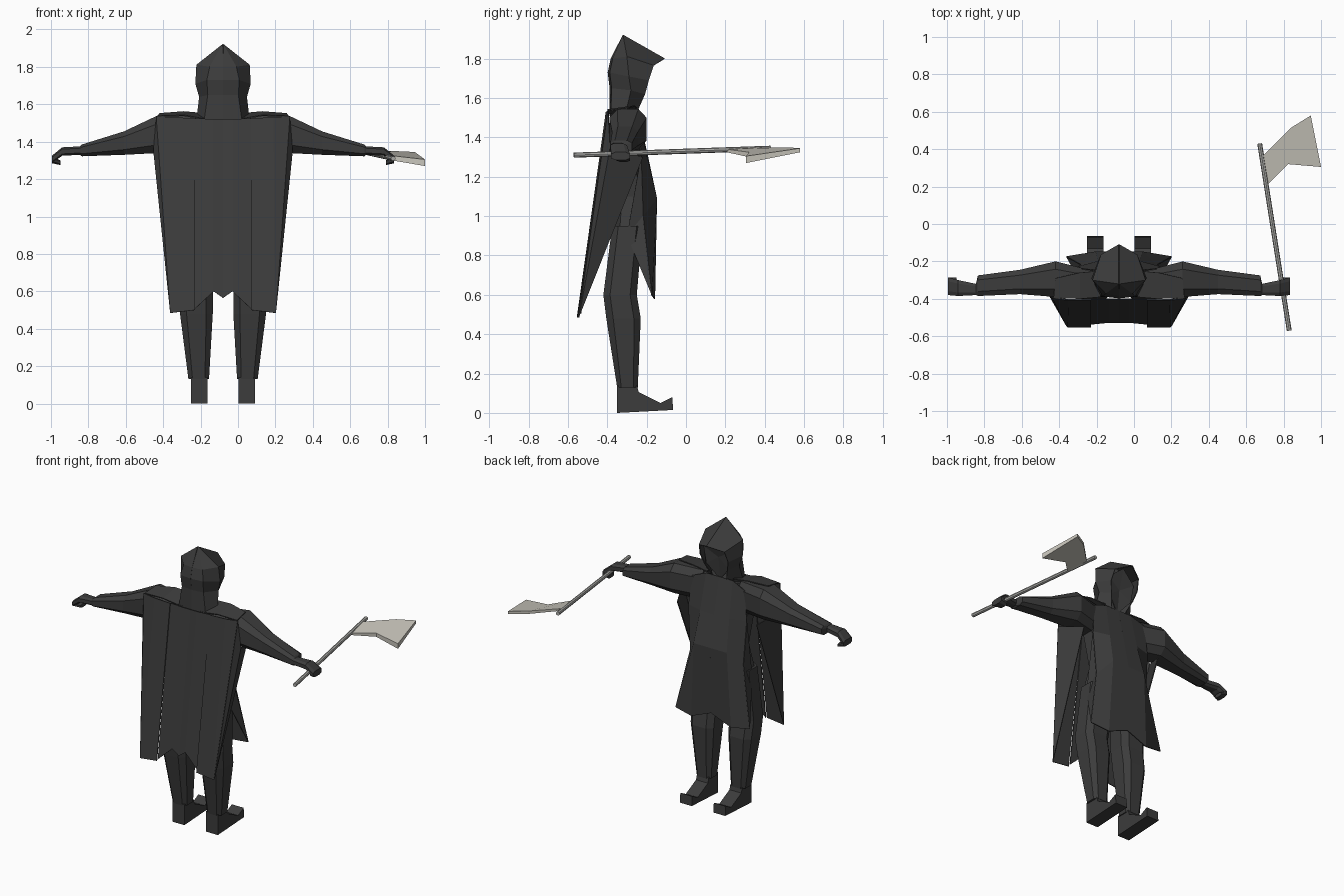
import bpy, bmesh, math
from mathutils import Vector

if "Cube" in bpy.data.objects:
    bpy.data.objects.remove(bpy.data.objects["Cube"])

CX = -0.08  # centre line of the figure


def material(name, rgb):
    m = bpy.data.materials.new(name)
    m.diffuse_color = (*rgb, 1)
    m.use_nodes = True
    m.node_tree.nodes["Principled BSDF"].inputs["Base Color"].default_value = m.diffuse_color
    return m


CLOTH = material("dark cloth", (0.045, 0.045, 0.045))
STEEL = material("pale steel", (0.58, 0.56, 0.50))
SHAFT = material("grey shaft", (0.42, 0.42, 0.40))


def make(name, verts, faces, mat, side=1, thick=0, centre=CX):
    """Mesh object; side=-1 mirrors it across the figure's centre line."""
    bm = bmesh.new()
    vs = [bm.verts.new((centre + side * x, y, z)) for x, y, z in verts]
    for f in faces:
        bm.faces.new([vs[i] for i in f])
    bmesh.ops.recalc_face_normals(bm, faces=bm.faces)
    me = bpy.data.meshes.new(name)
    bm.to_mesh(me)
    bm.free()
    me.materials.append(mat)
    ob = bpy.data.objects.new(name, me)
    bpy.context.collection.objects.link(ob)
    if thick:
        mod = ob.modifiers.new("thickness", 'SOLIDIFY')
        mod.thickness = thick
        mod.offset = 0
    return ob


def loft(name, rings, mat, side=1, centre=CX):
    """Skin equal-length rings and cap both ends."""
    n, m = len(rings[0]), len(rings)
    faces = [(r * n + i, r * n + (i + 1) % n, (r + 1) * n + (i + 1) % n, (r + 1) * n + i)
             for r in range(m - 1) for i in range(n)]
    faces += [tuple(range(n)), tuple(range((m - 1) * n, m * n))]
    return make(name, [p for r in rings for p in r], faces, mat, side, centre=centre)


def grid(name, rows, mat, side=1):
    """Open sheet of cloth from rows of points."""
    n = len(rows[0])
    faces = [(r * n + i, r * n + i + 1, (r + 1) * n + i + 1, (r + 1) * n + i)
             for r in range(len(rows) - 1) for i in range(n - 1)]
    return make(name, [p for r in rows for p in r], faces, mat, side, 0.006)


def oct_ring(a0, a1, b0, b1, k=0.25):
    """Rectangle with chamfered corners, as 2D points."""
    da, db = (a1 - a0) * k, (b1 - b0) * k
    return [(a0 + da, b0), (a1 - da, b0), (a1, b0 + db), (a1, b1 - db),
            (a1 - da, b1), (a0 + da, b1), (a0, b1 - db), (a0, b0 + db)]


def upright(z, x0, x1, y0, y1, k=0.25):
    return [(a, b, z) for a, b in oct_ring(x0, x1, y0, y1, k)]


# torso
loft("torso", [upright(0.88, -0.22, 0.22, -0.38, -0.22), upright(1.1, -0.17, 0.17, -0.37, -0.19),
               upright(1.35, -0.2, 0.2, -0.39, -0.23), upright(1.52, -0.17, 0.17, -0.385, -0.25)], CLOTH)

for side, label in ((1, "right"), (-1, "left")):
    # leg: hip, knee, calf, ankle
    loft(label + "_leg", [upright(z, *r, 0.2) for z, *r in (
        (0.95, 0.01, 0.22, -0.375, -0.22), (0.6, 0.055, 0.235, -0.42, -0.25),
        (0.48, 0.055, 0.23, -0.405, -0.23), (0.13, 0.075, 0.185, -0.35, -0.245))], CLOTH, side)
    # shoe with upturned toe
    prof = [(-0.35, 0.0), (-0.35, 0.14), (-0.25, 0.14), (-0.24, 0.105),
            (-0.13, 0.05), (-0.07, 0.08), (-0.065, 0.015)]
    loft(label + "_shoe", [[(x, y, z) for y, z in prof] for x in (0.082, 0.172)], CLOTH, side)
    # sleeve and hand
    loft(label + "_arm", [[(x, a, b) for a, b in oct_ring(*r, 0.22)] for x, *r in (
        (0.14, -0.385, -0.25, 1.33, 1.535), (0.34, -0.39, -0.2, 1.34, 1.545),
        (0.53, -0.375, -0.245, 1.33, 1.455), (0.755, -0.385, -0.275, 1.322, 1.385),
        (0.765, -0.38, -0.32, 1.33, 1.375), (0.86, -0.385, -0.3, 1.325, 1.37),
        (0.915, -0.38, -0.285, 1.285, 1.325))], CLOTH, side)
    loft(label + "_curled_fingers", [[(0.87, a, b) for a, b in oct_ring(-0.35, -0.285, 1.275, 1.3)],
                                     [(0.915, a, b) for a, b in oct_ring(-0.38, -0.285, 1.285, 1.325)]],
         CLOTH, side)
    # cape: shoulder yoke, back half, pleat and side wing
    grid(label + "_cape_shoulder", [[(0.1, -0.25, 1.55), (0.21, -0.26, 1.56), (0.34, -0.29, 1.55)],
                                    [(0.1, -0.39, 1.52), (0.21, -0.4, 1.54), (0.35, -0.395, 1.535)]],
         CLOTH, side)
    grid(label + "_cape_back", [[(0, -0.4, 1.52), (0.05, -0.4, 1.52), (0.152, -0.4, 1.525)],
                                [(0, -0.525, 0.565), (0.05, -0.525, 0.6), (0.152, -0.535, 0.505)]],
         CLOTH, side)
    grid(label + "_cape_pleat", [[(0.15, -0.405, 1.525), (0.27, -0.405, 1.53), (0.355, -0.395, 1.535)],
                                 [(0.15, -0.55, 0.5), (0.275, -0.55, 0.485), (0.28, -0.545, 0.485)]],
         CLOTH, side)
    make(label + "_cape_wing", [(0.355, -0.395, 1.535), (0.37, -0.385, 1.35), (0.28, -0.545, 0.485),
                                (0.3, -0.22, 1.3)], [(0, 1, 2), (1, 3, 2)], CLOTH, side, 0.006)
    # tabard: front panel, ragged hem and flared side
    grid(label + "_tabard_front", [
        [(0, -0.25, 1.54), (0.1, -0.25, 1.54), (0.2, -0.24, 1.5)],
        [(0, -0.195, 1.3), (0.11, -0.2, 1.3), (0.22, -0.23, 1.3)],
        [(0, -0.15, 1.09), (0.125, -0.15, 1.09), (0.2, -0.22, 1.0)],
        [(0, -0.16, 0.64), (0.15, -0.16, 0.58), (0.28, -0.175, 0.6)]], CLOTH, side)
    make(label + "_tabard_side", [(0.22, -0.23, 1.3), (0.2, -0.22, 1.0), (0.28, -0.175, 0.6),
                                  (0.21, -0.3, 0.9)], [(0, 1, 3), (1, 2, 3)], CLOTH, side, 0.006)

# hood: rows from nape to face rim, each running from crown to throat on one side
rows = [[(0, -0.32, 1.92), (0, -0.38, 1.8), (0, -0.395, 1.73), (0, -0.385, 1.65), (0, -0.385, 1.51)],
        [(0, -0.32, 1.92), (0.07, -0.37, 1.8), (0.085, -0.385, 1.73), (0.08, -0.375, 1.65), (0.1, -0.38, 1.51)],
        [(0, -0.32, 1.92), (0.14, -0.3, 1.81), (0.145, -0.29, 1.71), (0.125, -0.28, 1.64), (0.14, -0.31, 1.51)],
        [(0, -0.11, 1.8), (0.095, -0.165, 1.765), (0.105, -0.19, 1.69), (0.085, -0.21, 1.62), (0.05, -0.25, 1.53)]]
for side, label in ((1, "right"), (-1, "left")):
    hood = grid(label + "_hood", rows, CLOTH, side)
    bm = bmesh.new()
    bm.from_mesh(hood.data)
    bmesh.ops.remove_doubles(bm, verts=bm.verts, dist=0.0005)
    bm.to_mesh(hood.data)
    bm.free()
    # shadowed face set back inside the hood
    make(label + "_face", [(0, -0.2, 1.82), (0.1, -0.22, 1.74), (0.085, -0.23, 1.62), (0, -0.26, 1.52),
                           (0, -0.24, 1.68)], [(0, 1, 4), (1, 2, 4), (2, 3, 4)], CLOTH, side, 0.006)

# axe shaft
a, b = Vector((0.83, -0.57, 1.31)), Vector((0.672, 0.43, 1.345))
bpy.ops.mesh.primitive_cylinder_add(vertices=8, radius=0.013, depth=(b - a).length, location=(a + b) / 2)
shaft = bpy.context.object
shaft.name = "axe_shaft"
shaft.rotation_euler = (b - a).to_track_quat('Z', 'Y').to_euler()
shaft.data.materials.append(SHAFT)

# axe blade: (x, y, bottom z, top z), thicker at the cutting edge
blade = [(0.69, 0.365, 1.335, 1.35), (0.84, 0.515, 1.33, 1.35), (0.945, 0.58, 1.325, 1.345),
         (1.0, 0.305, 1.27, 1.305), (0.825, 0.32, 1.3, 1.325), (0.71, 0.205, 1.325, 1.34)]
loft("axe_blade", [[(x, y, z0) for x, y, z0, z1 in blade],
                   [(x, y, z1) for x, y, z0, z1 in blade]], STEEL, centre=0)
